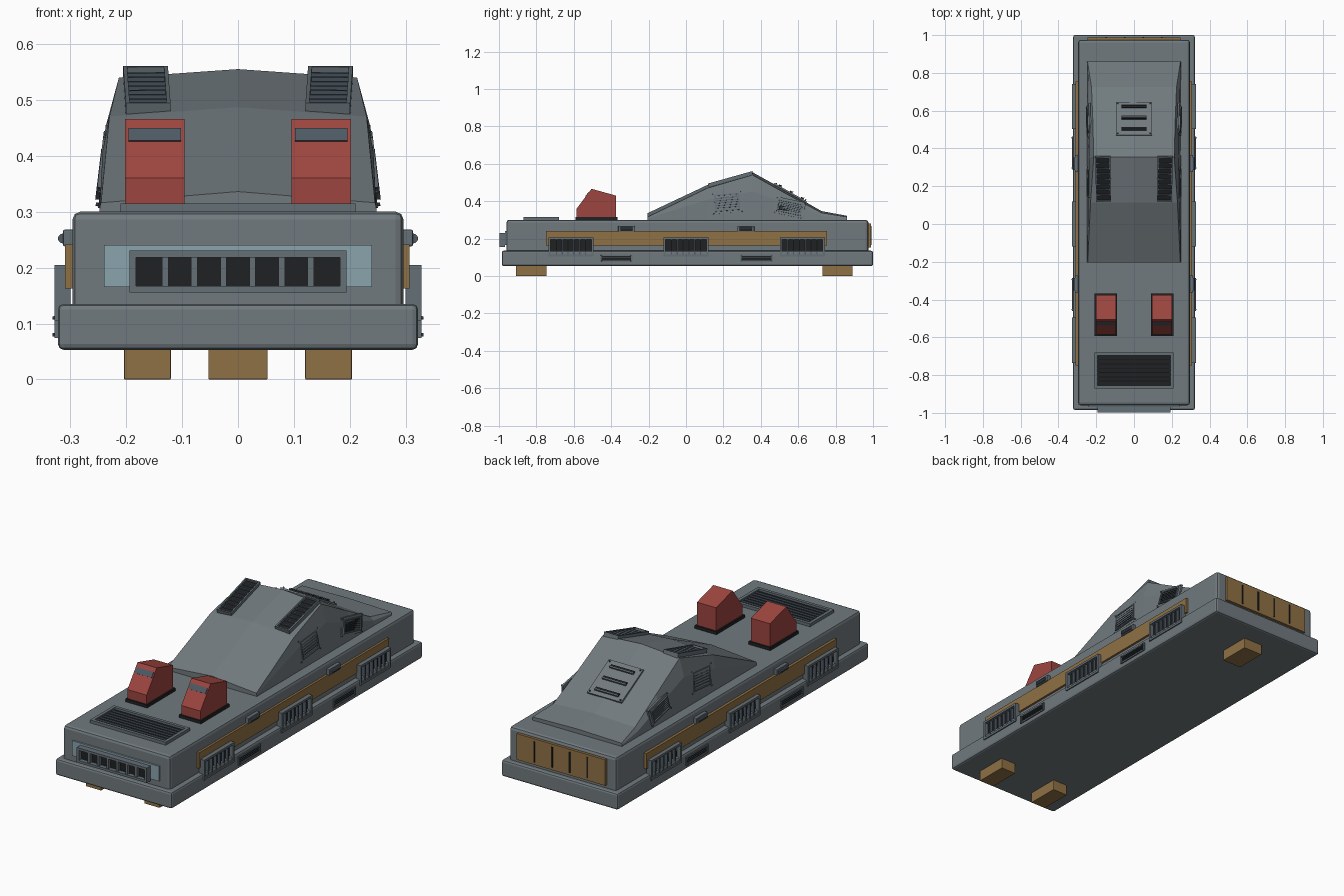
import bpy, bmesh
from math import cos, sin, radians
from mathutils import Matrix, Vector

cube = bpy.data.objects.get("Cube")
if cube:
    bpy.data.objects.remove(cube)


def material(name, rgb):
    m = bpy.data.materials.new(name)
    m.use_nodes = True
    m.diffuse_color = (*rgb, 1)
    m.node_tree.nodes["Principled BSDF"].inputs["Base Color"].default_value = (*rgb, 1)
    return m


GREY = material("hull grey", (.165, .195, .21))
STEEL = material("slate steel", (.075, .1, .125))
TRIM = material("vent frame grey", (.13, .16, .18))
BLACK = material("vent black", (.014, .015, .016))
TAN = material("tan", (.28, .165, .06))
RED = material("red", (.34, .06, .05))
PALE = material("pale blue", (.26, .37, .42))


def finish(name, bm, mats, bevel=0):
    bmesh.ops.recalc_face_normals(bm, faces=bm.faces)
    me = bpy.data.meshes.new(name)
    bm.to_mesh(me)
    bm.free()
    for m in mats:
        me.materials.append(m)
    ob = bpy.data.objects.new(name, me)
    bpy.context.collection.objects.link(ob)
    if bevel:
        mod = ob.modifiers.new("bevel", 'BEVEL')
        mod.width, mod.segments = bevel, 2
    return ob


def add_box(bm, lo, hi, slot=0, M=Matrix()):
    lo, hi = Vector(lo), Vector(hi)
    size = Matrix.Diagonal((*(hi - lo), 1))
    vs = bmesh.ops.create_cube(bm, size=1, matrix=M @ Matrix.Translation((lo + hi) / 2) @ size)["verts"]
    for f in {f for v in vs for f in v.link_faces}:
        f.material_index = slot


def box(name, lo, hi, mat, bevel=0, M=Matrix()):
    bm = bmesh.new()
    add_box(bm, lo, hi, 0, M)
    return finish(name, bm, [mat], bevel)


def loft(name, rings, mat):
    bm = bmesh.new()
    rows = [[bm.verts.new(p) for p in r] for r in rings]
    n = len(rows[0])
    for a, b in zip(rows, rows[1:]):
        for i in range(n):
            j = (i + 1) % n
            bm.faces.new((a[i], a[j], b[j], b[i]))
    bm.faces.new(rows[0])
    bm.faces.new(rows[-1])
    return finish(name, bm, [mat])


def facing(origin, u, n):
    """Local frame: x along u, z along the outward normal n."""
    n, u = Vector(n).normalized(), Vector(u).normalized()
    v = n.cross(u).normalized()
    u = v.cross(n)
    M = Matrix((u, v, n)).transposed().to_4x4()
    M.translation = origin
    return M


def grille(name, M, w, h, depth, bars, border, upright=True, frame=TRIM, slat=STEEL, back=0):
    """Framed dark opening with evenly spaced slats."""
    bm = bmesh.new()
    w, h = w / 2, h / 2
    iw, ih = w - border, h - border
    add_box(bm, (-iw, -ih, -back), (iw, ih, depth * .3), 1, M)
    for s in (-1, 1):
        add_box(bm, (-w, s * (h - border / 2) - border / 2, -back),
                (w, s * (h - border / 2) + border / 2, depth), 0, M)
        add_box(bm, (s * (w - border / 2) - border / 2, -ih, -back),
                (s * (w - border / 2) + border / 2, ih, depth), 0, M)
    span = iw if upright else ih
    t = span / (bars + 1) * .22
    for i in range(bars):
        c = -span + 2 * span * (i + 1) / (bars + 1)
        lo, hi = ((c - t, -ih), (c + t, ih)) if upright else ((-iw, c - t), (iw, c + t))
        add_box(bm, (*lo, 0), (*hi, depth * .85), 2, M)
    return finish(name, bm, [frame, BLACK, slat])


def screws(name, M, w, h, top, r=.005):
    bm = bmesh.new()
    for x in (-w / 2, w / 2):
        for y in (-h / 2, h / 2):
            bmesh.ops.create_cone(bm, cap_ends=True, segments=8, radius1=r, radius2=r * .7,
                                  depth=top, matrix=M @ Matrix.Translation((x, y, top / 2)))
    return finish(name, bm, [STEEL])


# Hull
box("base_skirt", (-.322, -.985, .053), (.322, 1, .135), GREY, .01)
box("hull", (-.296, -.96, .12), (.296, .975, .3), GREY, .014)
for nm, x, y0, y1, w in (("front_right_foot", -.162, -.91, -.745, .042),
                         ("front_left_foot", .162, -.91, -.745, .042),
                         ("rear_foot", 0, .73, .89, .053)):
    box(nm, (x - w, y0, 0), (x + w, y1, .06), TAN, .002)

# Cabin: centre height, edge height and top half width along its length
stations = [(-.205, .336, .316, .245), (.115, .487, .47, .23), (.355, .555, .54, .213),
            (.55, .447, .432, .218), (.725, .347, .338, .225), (.86, .322, .316, .246)]
rings = []
for y, zc, ze, w in stations:
    mid = w + (.248 - w) * .68
    half = [(.248, .295), (mid, ze - (ze - .295) * .36), (w, ze)]
    rings.append([(x, y, z) for x, z in half] + [(0, y, zc)] + [(-x, y, z) for x, z in half[::-1]])
loft("cabin", rings, GREY)

# Front panel and grille
box("front_panel", (-.24, -.968, .165), (.24, -.95, .24), PALE)
grille("front_grille", facing((0, -.968, .193), (1, 0, 0), (0, -1, 0)), .388, .075, .03, 6, .012, slat=TRIM)

# Rear panel with slots
box("rear_panel", (-.245, .96, .152), (.245, .988, .282), TAN)
for i in range(4):
    x = -.147 + .098 * i
    box(f"rear_slot_{i + 1}", (x - .004, .985, .165), (x + .004, .991, .268), BLACK)

# Deck grille
grille("deck_grille", facing((0, -.775, .3), (1, 0, 0), (0, 0, 1)), .42, .19, .015, 6, .016, upright=False)

# Rear plate with louvres on the back slope
slope = Vector((0, .37, -.208)).normalized()
M = facing((0, .555, .44), (1, 0, 0), (0, .208, .37))
box("rear_plate", (-.095, -.1, 0), (.095, .1, .009), GREY, M=M)
screws("rear_plate_screws", M, .17, .18, .015)
for i, v in enumerate((-.068, 0, .068)):
    box(f"rear_louvre_{i + 1}", (-.065, v - .006, .004), (.065, v + .006, .016), BLACK, M=M)
    box(f"rear_louvre_hood_{i + 1}", (-.065, v + .006, .004), (.065, v + .011, .019), GREY, M=M)

# Paired parts
for s, side in ((1, "left"), (-1, "right")):
    # Red boxes with slanted fronts
    profile = [(-.585, .312), (-.585, .36), (-.505, .466), (-.375, .43), (-.375, .312)]
    c = s * .149
    loft(f"{side}_red_box", [[(c + dx, y, z) for y, z in profile] for dx in (-.053, .053)], RED)
    box(f"{side}_box_base", (c - .06, -.592, .298), (c + .06, -.367, .315), BLACK)
    M = facing((c, -.527, .4365), (1, 0, 0), (0, -.106, .08))
    box(f"{side}_box_strip", (-.047, -.014, -.002), (.047, .014, .003), STEEL, M=M)

    # Roof vents
    M = facing((s * .163, .24, .512), (1, 0, -s * .07), (0, -.28, 1))
    grille(f"{side}_roof_vent", M, .08, .245, .016, 7, .007, upright=False, back=.006)

    # Cabin side vents on screwed plates
    for nm, y, z, x, ang, w, h in (("front", .22, .393, .236, 5, .132, .09),
                                   ("rear", .553, .366, .24, -12, .135, .064)):
        u = (0, s * cos(radians(ang)), sin(radians(ang)))
        # The right side runs its local axis backwards, so flip the tilt
        if s < 0:
            u = (0, -cos(radians(ang)), -sin(radians(ang)))
        M = facing((s * x, y, z), u, (s, 0, .12))
        box(f"{side}_{nm}_vent_plate", (-w / 2 - .014, -h / 2 - .012, -.006),
            (w / 2 + .014, h / 2 + .012, .003), GREY, M=M)
        screws(f"{side}_{nm}_vent_screws", M, w + .018, h + .014, .008, .004)
        grille(f"{side}_{nm}_cabin_vent", M, w, h, .01, 5, .006, upright=False)

    # Side stripe
    box(f"{side}_stripe", (s * .301 - .008, -.748, .163), (s * .301 + .006, .755, .241), TAN)

    # Large side vents
    for nm, y in (("front", -.615), ("middle", 0), ("rear", .622)):
        M = facing((s * .3, y, .155), (0, s, 0), (s, 0, 0))
        grille(f"{side}_{nm}_side_vent", M, .24, .1, .028, 6, .011)

    # Small skirt vents and latches
    for nm, y in (("front", -.373), ("rear", .377)):
        M = facing((s * .32, y, .095), (0, s, 0), (s, 0, 0))
        grille(f"{side}_{nm}_skirt_vent", M, .175, .042, .008, 2, .008, upright=False)
        screws(f"{side}_{nm}_skirt_screws", M, .16, .03, .012, .004)
    for nm, y in (("front", -.318), ("rear", .32)):
        box(f"{side}_{nm}_latch", (s * .3 - .013, y - .045, .238), (s * .3 + .013, y + .045, .268), TRIM, .003)
        bm = bmesh.new()
        bmesh.ops.create_cone(bm, cap_ends=True, segments=10, radius1=.009, radius2=.009, depth=.066,
                              matrix=Matrix.Translation((s * .313, y, .252)) @ Matrix.Rotation(radians(90), 4, 'X'))
        finish(f"{side}_{nm}_latch_bar", bm, [STEEL])
